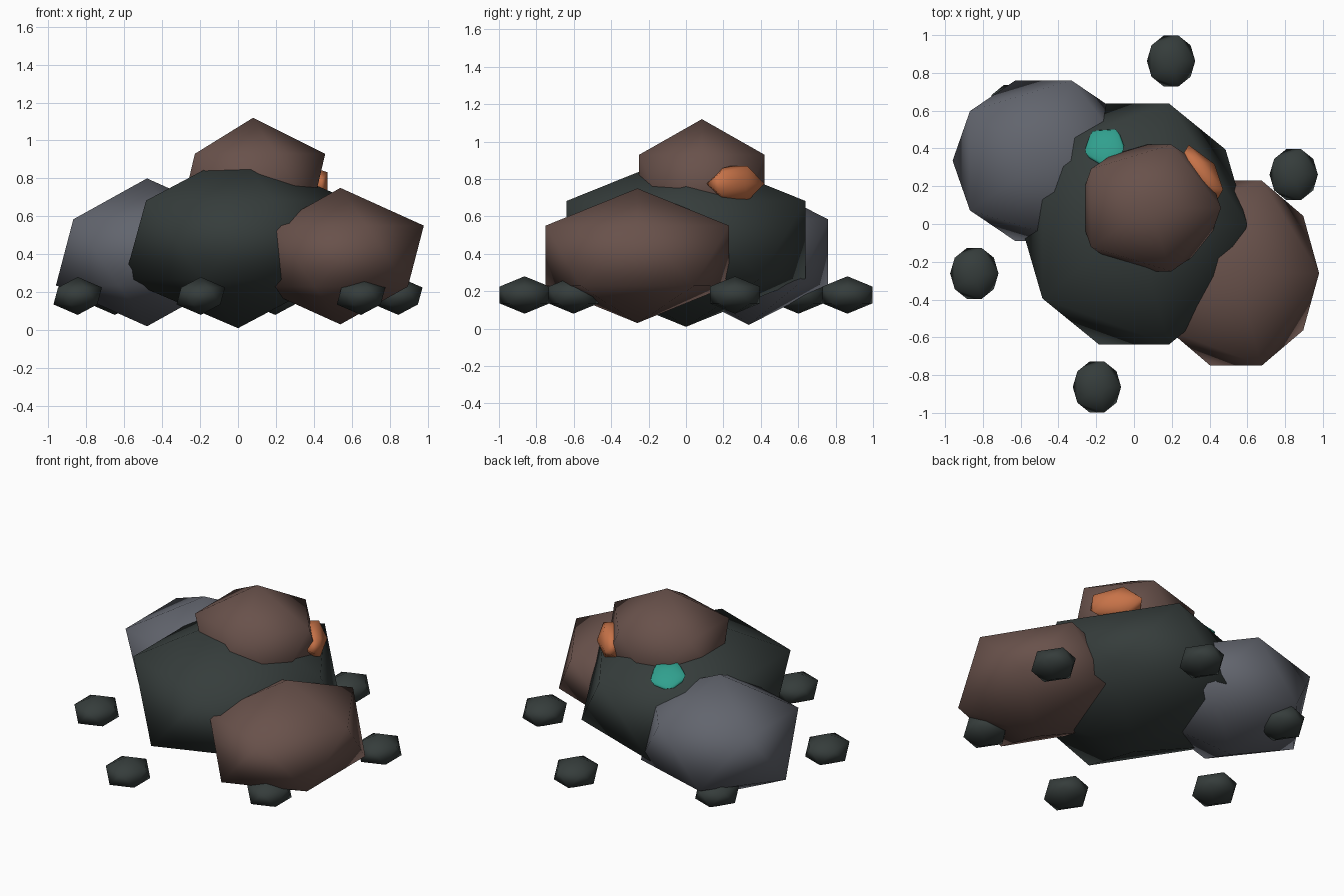
import bpy
import math
from mathutils import Vector

if "Cube" in bpy.data.objects:
    bpy.data.objects.remove(bpy.data.objects["Cube"])


def material(name, color):
    m = bpy.data.materials.new(name)
    m.diffuse_color = (*color, 1.0)
    m.use_nodes = True
    m.node_tree.nodes["Principled BSDF"].inputs["Base Color"].default_value = m.diffuse_color
    return m


DARK = material("dark_green_stone", (0.036, 0.046, 0.044))
BROWN = material("brown_stone", (0.14, 0.083, 0.07))
GREY = material("grey_stone", (0.122, 0.13, 0.155))
ORANGE = material("orange_lichen", (0.57, 0.17, 0.065))
TEAL = material("teal_lichen", (0.03, 0.35, 0.27))


def rock(name, center, scale, mat, normal=None):
    """Smooth-shaded stretched icosahedron, optionally turned to face a normal."""
    bpy.ops.mesh.primitive_ico_sphere_add(subdivisions=1, radius=1, location=center)
    ob = bpy.context.object
    ob.name = name
    ob.scale = scale
    if normal:
        ob.rotation_euler = Vector(normal).to_track_quat('Z', 'Y').to_euler()
    ob.data.materials.append(mat)
    bpy.ops.object.shade_smooth()
    return ob


# Large boulders
rock("main_boulder", (0, 0, 0.475), (0.67, 0.75, 0.465), DARK)
rock("right_boulder", (0.54, -0.26, 0.39), (0.492, 0.576, 0.36), BROWN)
rock("left_boulder", (-0.48, 0.335, 0.41), (0.537, 0.5, 0.39), GREY)
rock("top_boulder", (0.08, 0.085, 0.776), (0.425, 0.394, 0.344), BROWN)

# Lichen patches lying on the boulder faces
rock("teal_patch", (-0.155, 0.41, 0.73), (0.12, 0.12, 0.035), TEAL, (-0.165, 0.456, 1))
rock("orange_patch", (0.36, 0.265, 0.775), (0.185, 0.11, 0.085), ORANGE, (0.79, 0.61, 0))

# Ring of six pebbles
for i in range(6):
    a = 0.3 + i * math.pi / 3
    rock(f"pebble_{i + 1}", (0.885 * math.cos(a), 0.885 * math.sin(a), 0.18),
         (0.143, 0.158, 0.1), DARK)
